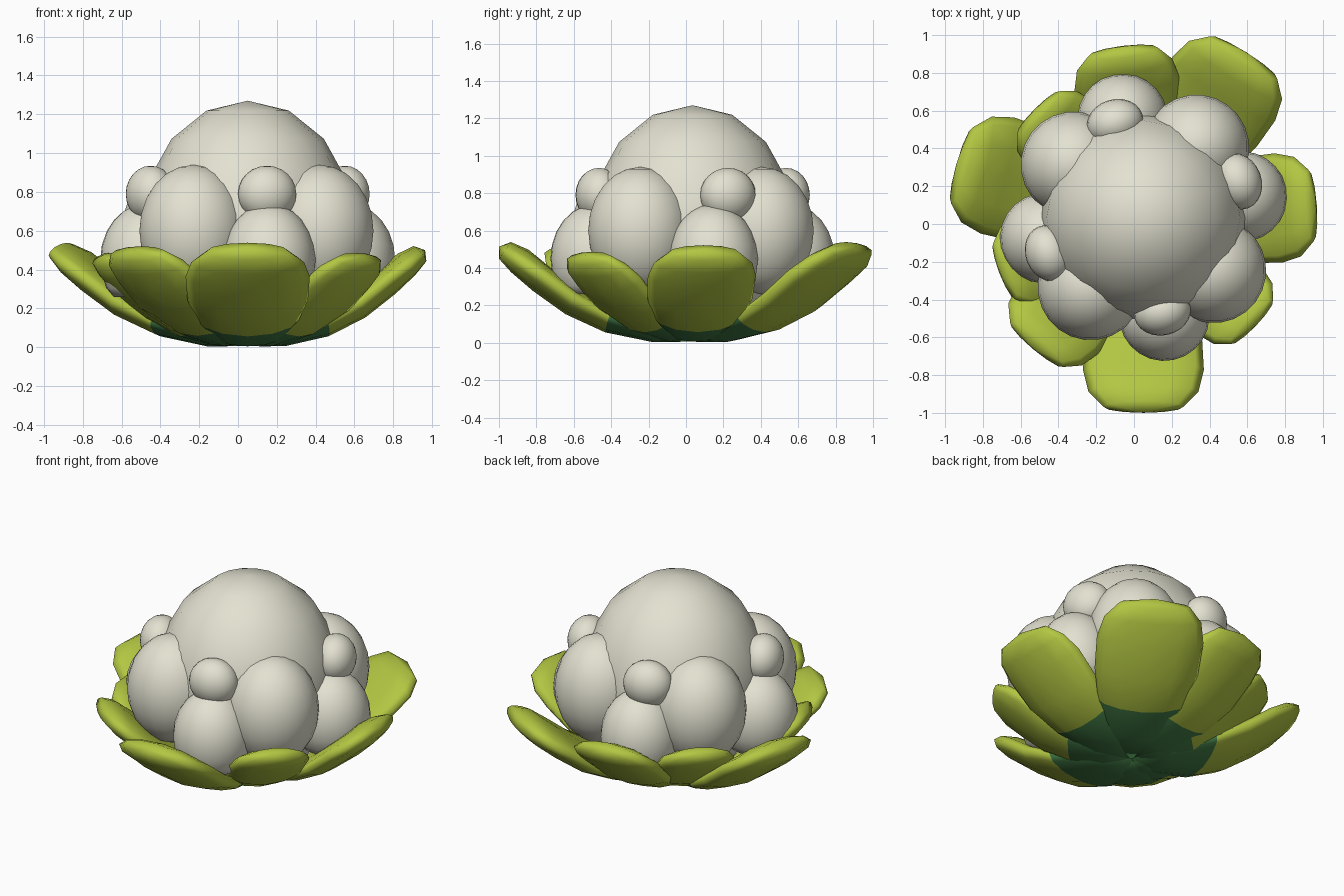
import bpy, bmesh, math
from mathutils import Vector

if "Cube" in bpy.data.objects:
    bpy.data.objects.remove(bpy.data.objects["Cube"])

CX, CY = 0.05, 0.035  # axis of the head


def material(name, rgb):
    m = bpy.data.materials.new(name)
    m.diffuse_color = (*rgb, 1)
    m.use_nodes = True
    m.node_tree.nodes["Principled BSDF"].inputs["Base Color"].default_value = m.diffuse_color
    return m


cream = material("cream", (0.77, 0.755, 0.635))
leaf_green = material("leaf_green", (0.45, 0.57, 0.055))
dark_green = material("dark_green", (0.055, 0.20, 0.06))


def finish(name, bm, mats):
    bmesh.ops.recalc_face_normals(bm, faces=bm.faces)
    for f in bm.faces:
        f.smooth = True
    me = bpy.data.meshes.new(name)
    bm.to_mesh(me)
    bm.free()
    for m in mats:
        me.materials.append(m)
    ob = bpy.data.objects.new(name, me)
    bpy.context.collection.objects.link(ob)
    return ob


def floret(name, dx, dy, z, radial, tangential, rz, floor=0.26, segs=24):
    """Stretched ball with a flat hidden base, turned to face outward."""
    bm = bmesh.new()
    bmesh.ops.create_uvsphere(bm, u_segments=segs, v_segments=segs // 2, radius=1)
    for v in bm.verts:
        v.co = Vector((v.co.x * radial, v.co.y * tangential, max(v.co.z * rz, floor - z)))
    ob = finish(name, bm, [cream])
    ob.location = (CX + dx, CY + dy, z)
    ob.rotation_euler.z = math.atan2(dy, dx) if dx or dy else 0


# Central dome
floret("dome", 0, 0, 0.60, 0.555, 0.555, 0.67, 0.15, 16)

# Rings of large, medium and small florets
tiny_shift = [0.10, 0.19, 0.15, 0.19]
for i in range(4):
    c, s = round(math.cos(i * math.pi / 2)), round(math.sin(i * math.pi / 2))

    def turn(x, y):
        return c * x - s * y, s * x + c * y

    floret(f"large_floret_{i}", *turn(-0.28, -0.37), 0.6, 0.28, 0.28, 0.34)
    floret(f"medium_floret_{i}", *turn(0.11, -0.52), 0.45, 0.24, 0.24, 0.29)
    floret(f"small_floret_{i}", *turn(tiny_shift[i], -0.50), 0.79, 0.125, 0.152, 0.145)

# Leaf stations: reach, height, half width, half thickness (fractions of R, H, W; units)
STATIONS = [
    (0.00, 0.035, 0.40, 0.030),
    (0.20, 0.053, 0.60, 0.050),
    (0.425, 0.112, 0.82, 0.062),
    (0.61, 0.212, 0.97, 0.074),
    (0.77, 0.335, 1.00, 0.078),
    (0.88, 0.430, 0.91, 0.076),
    (0.955, 0.485, 0.66, 0.055),
]
SIDES = 12


def leaf(name, angle, reach, height, width):
    bm = bmesh.new()
    a = math.radians(angle)
    out, side = Vector((math.cos(a), math.sin(a), 0)), Vector((-math.sin(a), math.cos(a), 0))
    mid = [Vector((r * reach, z * height / 0.555)) for r, z, _, _ in STATIONS]
    rings = []
    for i, (_, _, w, th) in enumerate(STATIONS):
        t = (mid[min(i + 1, len(mid) - 1)] - mid[max(i - 1, 0)]).normalized()
        ring = []
        for k in range(SIDES):
            p = 2 * math.pi * k / SIDES
            u, n = math.cos(p), math.sin(p) * th * (0.4 + 0.6 * width / 0.64)
            r = mid[i].x - t.y * n
            z = mid[i].y + t.x * n + 0.025 * u * u * min(1, i / 2) * (i < 5)
            co = out * r + side * (u * w * width / 2)
            ring.append(bm.verts.new((CX + co.x, CY + co.y, max(z, 0))))
        rings.append(ring)
    # skin, dark near the stem
    for i in range(len(rings) - 1):
        for k in range(SIDES):
            j = (k + 1) % SIDES
            f = bm.faces.new((rings[i][k], rings[i][j], rings[i + 1][j], rings[i + 1][k]))
            f.material_index = 1 if i < 2 else 0
    bm.faces.new(rings[0]).material_index = 1
    # rounded tip
    tip = out * (reach * 0.985) + Vector((CX, CY, 0.505 * height / 0.555))
    tv = bm.verts.new(tip)
    for k in range(SIDES):
        bm.faces.new((rings[-1][k], rings[-1][(k + 1) % SIDES], tv))
    finish(name, bm, [leaf_green, dark_green])


# angle, reach, height, width
LEAVES = [
    ("outer_leaf_front", 270, 1.05, 0.565, 0.64),
    ("outer_leaf_back_right", 58, 1.045, 0.565, 0.64),
    ("outer_leaf_left", 164, 1.045, 0.565, 0.64),
    ("middle_leaf_right", 4, 0.93, 0.55, 0.58),
    ("middle_leaf_back", 97, 0.925, 0.55, 0.56),
    ("middle_leaf_front_left", 230, 0.92, 0.55, 0.56),
    ("inner_leaf_front_right", 316, 0.835, 0.515, 0.49),
    ("inner_leaf_back_left", 135, 0.82, 0.515, 0.49),
    ("inner_leaf_left", 201, 0.825, 0.515, 0.49),
]
for args in LEAVES:
    leaf(*args)
